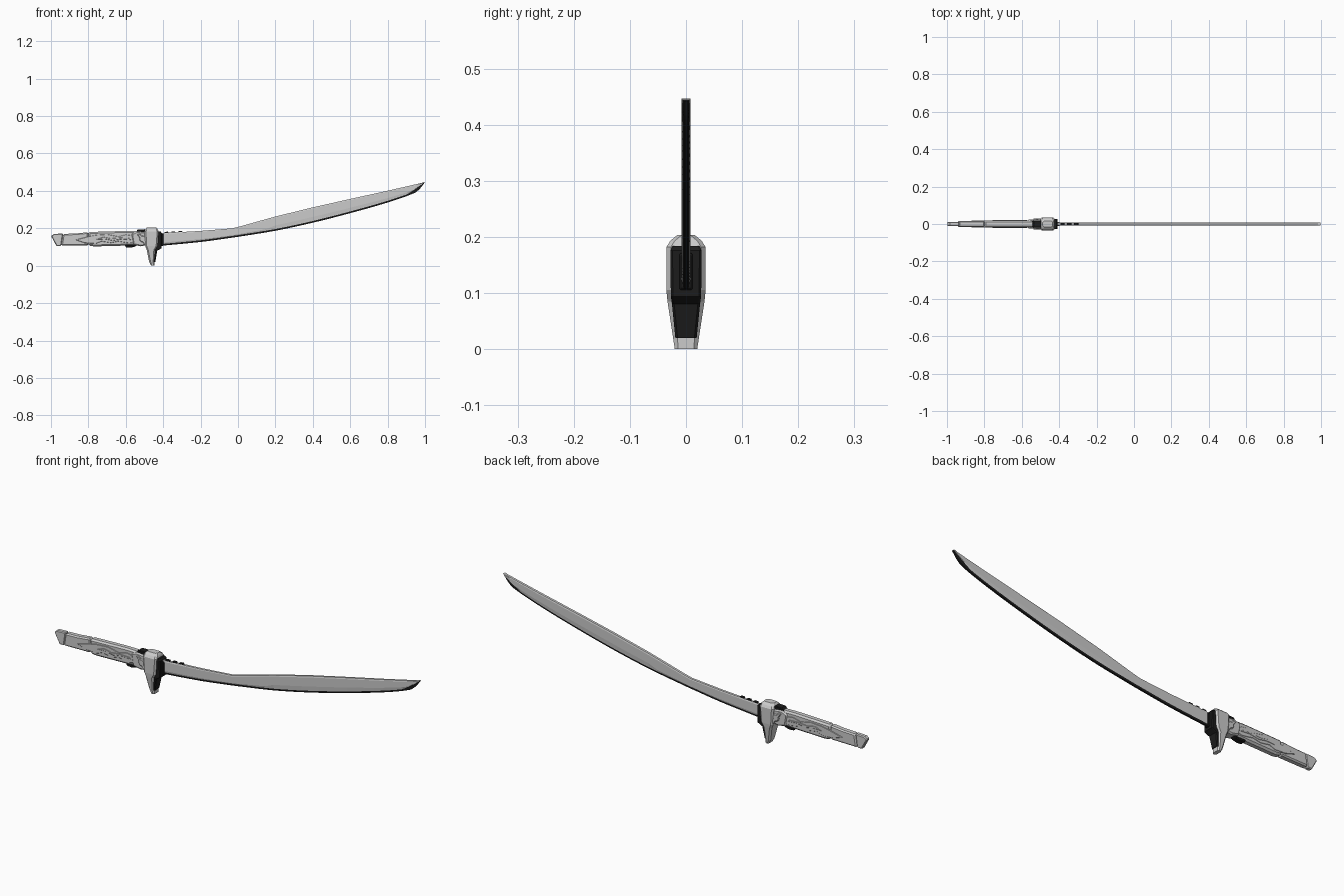
import bpy, bmesh, math

if "Cube" in bpy.data.objects:
    bpy.data.objects.remove(bpy.data.objects["Cube"])

black = bpy.data.materials.new("black")
black.diffuse_color = (0.012, 0.012, 0.012, 1)
black.use_nodes = True
black.node_tree.nodes["Principled BSDF"].inputs["Base Color"].default_value = black.diffuse_color


def make(name, bm, mat=None, bevel=0):
    bmesh.ops.recalc_face_normals(bm, faces=bm.faces[:])
    me = bpy.data.meshes.new(name)
    bm.to_mesh(me)
    bm.free()
    ob = bpy.data.objects.new(name, me)
    bpy.context.collection.objects.link(ob)
    if mat:
        me.materials.append(mat)
    if bevel:
        m = ob.modifiers.new("bevel", 'BEVEL')
        m.width, m.segments, m.limit_method = bevel, 1, 'ANGLE'
        m.angle_limit = math.radians(50)
    return ob


def loft(name, rings, mat=None):
    """Skin a list of equal-length closed rings and cap both ends."""
    bm = bmesh.new()
    vs = [[bm.verts.new(p) for p in r] for r in rings]
    n = len(rings[0])
    for a, b in zip(vs, vs[1:]):
        for i in range(n):
            bm.faces.new((a[i], a[(i + 1) % n], b[(i + 1) % n], b[i]))
    bm.faces.new(vs[0])
    bm.faces.new(vs[-1])
    return make(name, bm, mat)


def prism(name, pts, half, mat=None, bevel=0):
    """Side profile (x, z) extruded symmetrically across y."""
    bm = bmesh.new()
    f = bm.faces.new([bm.verts.new((x, -half, z)) for x, z in pts])
    g = bmesh.ops.extrude_face_region(bm, geom=[f])["geom"]
    bmesh.ops.translate(bm, verts=[v for v in g if isinstance(v, bmesh.types.BMVert)],
                        vec=(0, 2 * half, 0))
    return make(name, bm, mat, bevel)


def stack(name, levels, mat=None, cut=0.008):
    """Chamfered boxes stacked in z: (z, x0, x1, half width)."""
    rings = []
    for z, a, b, h in levels:
        c = min(cut, (b - a) * 0.3)
        q = [(a, -h + c), (a + c, -h), (b - c, -h), (b, -h + c)]
        q += [(x, -y) for x, y in reversed(q)]
        rings.append([(x, y, z) for x, y in q])
    return loft(name, rings, mat)


# Blade: stations (x, edge z, spine z), refined by interpolation
stations = [(-.44, .104, .172), (-.2, .127, .186), (-.03, .15, .2), (.01, .156, .21),
            (.2, .187, .263), (.4, .23, .312), (.6, .281, .357), (.8, .338, .401),
            (.94, .387, .433), (.97, .409, .44), (.996, .442, .447)]


def tangent(i, k):
    a, b = stations[max(i - 1, 0)], stations[min(i + 1, len(stations) - 1)]
    return (b[k] - a[k]) / (b[0] - a[0])


fine = []
for i in range(len(stations) - 1):
    p, q = stations[i], stations[i + 1]
    d = q[0] - p[0]
    for j in range(4):
        t = j / 4
        m0, m1 = tangent(i, 1) * d, tangent(i + 1, 1) * d
        low = ((2*t**3 - 3*t*t + 1) * p[1] + (t**3 - 2*t*t + t) * m0
               + (3*t*t - 2*t**3) * q[1] + (t**3 - t*t) * m1)
        fine.append((p[0] + d * t, low, p[2] + (q[2] - p[2]) * t))
fine.append(stations[-1])

body, edge = [], []
for x, lo, hi in fine:
    h = hi - lo
    strip = min(.009, h * .3)
    if x > .93:
        strip = min(.018, h * .5)
    bev = lo + max(strip + .001, h * (.38 if x > .17 else .25))
    half = [(hi, .006), (hi - h * .08, .008), (bev, .008), (lo + strip, .006)]
    ring = [(x, -y, z) for z, y in half] + [(x, y, z) for z, y in reversed(half)]
    body.append(ring)
    edge.append([(x, -.006, lo + strip), (x, -.004, lo), (x, .004, lo), (x, .006, lo + strip)])
loft("blade", body)
loft("blade_edge", edge, black)

# Small teeth on the blade spine next to the guard
for i in range(3):
    x = -.395 + i * .037
    z = .172 + i * .002
    prism(f"spine_tooth_{i}", [(x, z), (x + .026, z + .002), (x + .02, z + .01), (x + .003, z + .009)],
          .006, black)

# Guard with downward prong and dark front plate
stack("guard", [(0, -.465, -.446, .02), (.02, -.475, -.446, .023), (.085, -.488, -.442, .033),
                (.105, -.496, -.43, .035), (.182, -.5, -.424, .035), (.193, -.496, -.428, .028),
                (.203, -.488, -.435, .016)])
stack("guard_front_plate", [(.02, -.46, -.442, .019), (.08, -.46, -.432, .025),
                            (.094, -.46, -.408, .027), (.176, -.46, -.408, .028),
                            (.184, -.46, -.415, .024)], black, .004)
prism("blade_socket", [(-.43, .103), (-.398, .106), (-.398, .17), (-.43, .174)], .012, black, .003)

# Collar between guard and grip
prism("collar", [(-.56, .112), (-.52, .104), (-.485, .11), (-.485, .178), (-.54, .184), (-.57, .17)],
      .024, None, .006)
prism("collar_top", [(-.55, .176), (-.49, .176), (-.49, .19), (-.5, .195), (-.535, .194)], .018, black, .003)
prism("grip_catch", [(-.605, .112), (-.535, .112), (-.55, .102), (-.575, .096), (-.6, .098)],
      .014, black, .003)
bm = bmesh.new()
bmesh.ops.create_cone(bm, cap_ends=True, segments=12, radius1=.018, radius2=.018, depth=.058)
for v in bm.verts:
    v.co = (v.co.x - .51, v.co.z, v.co.y + .143)
make("collar_bolt", bm, None, .004)
prism("collar_brace", [(-.54, .168), (-.525, .172), (-.49, .13), (-.48, .1), (-.49, .098), (-.508, .124)],
      .029, None, .003)

# Grip, rear section and pommel
prism("grip", [(-.8, .108), (-.77, .103), (-.58, .108), (-.52, .112), (-.52, .184), (-.6, .186), (-.8, .18)],
      .018, None, .008)
prism("grip_rear", [(-.945, .107), (-.8, .109), (-.8, .179), (-.87, .172), (-.935, .17)], .016, None, .006)
prism("pommel", [(-.97, .104), (-.945, .106), (-.935, .172), (-.985, .17), (-.999, .158)], .012, None, .004)

# Raised wavy panels on both grip faces
prism("grip_panel", [(-.87, .138), (-.82, .122), (-.76, .118), (-.73, .13), (-.68, .122), (-.64, .13),
                     (-.58, .12), (-.54, .13), (-.54, .158), (-.6, .166), (-.64, .156), (-.7, .168),
                     (-.76, .164), (-.8, .156)], .0195, None, .0015)
prism("grip_inlay", [(-.76, .14), (-.71, .142), (-.67, .134), (-.62, .142), (-.57, .138), (-.58, .148),
                     (-.63, .15), (-.68, .146), (-.72, .154)], .021, None, .0015)
